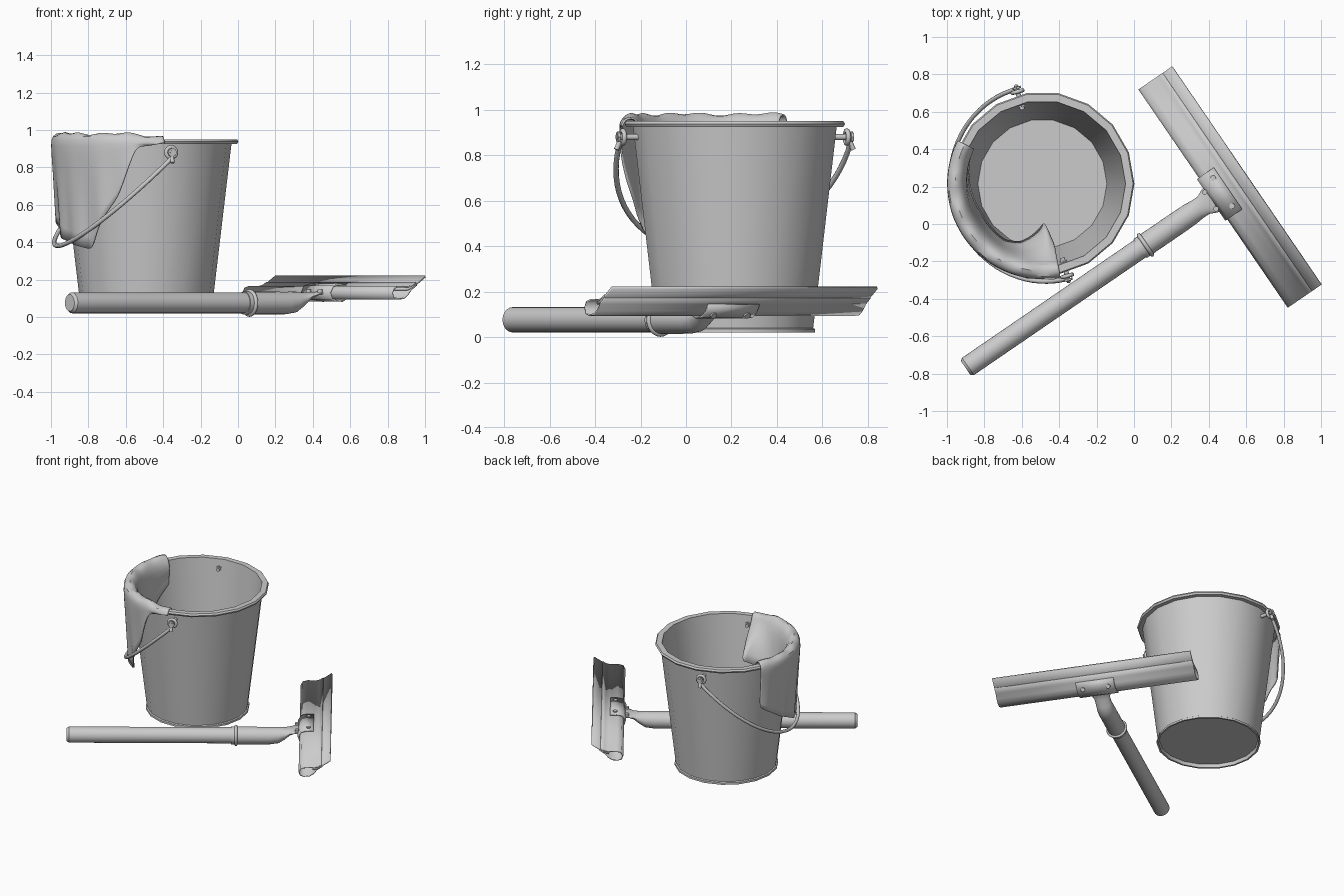
import bpy, bmesh, math
from math import sin, cos, pi, radians
from mathutils import Vector, Matrix

if "Cube" in bpy.data.objects:
    bpy.data.objects.remove(bpy.data.objects["Cube"])

grey = bpy.data.materials.new("plain grey")
grey.use_nodes = True
grey.diffuse_color = (0.6, 0.6, 0.6, 1)
grey.node_tree.nodes["Principled BSDF"].inputs["Base Color"].default_value = (0.6, 0.6, 0.6, 1)

BUCKET = Matrix.Translation((-0.49, 0.215, 0))
WAND = Matrix.Translation((-0.9, -0.77, 0)) @ Matrix.Rotation(radians(34.4), 4, 'Z')
PIVOT_Z = 0.88
AXIS = Vector((0.26, -0.966, 0))      # handle pivot axis
SIDE = Vector((-0.966, -0.26, 0))     # side the handle falls to


def finish(name, bm, frame, angle=35, thick=0, subdiv=0):
    bmesh.ops.recalc_face_normals(bm, faces=bm.faces)
    mesh = bpy.data.meshes.new(name)
    bm.to_mesh(mesh)
    bm.free()
    mesh.materials.append(grey)
    ob = bpy.data.objects.new(name, mesh)
    bpy.context.collection.objects.link(ob)
    ob.matrix_world = frame
    if subdiv:
        ob.modifiers.new("Subdivision", 'SUBSURF').levels = subdiv
        ob.modifiers["Subdivision"].render_levels = subdiv
    if thick:
        mod = ob.modifiers.new("Thickness", 'SOLIDIFY')
        mod.thickness = thick
        mod.offset = 0
    bpy.ops.object.select_all(action='DESELECT')
    ob.select_set(True)
    bpy.context.view_layer.objects.active = ob
    bpy.ops.object.shade_smooth_by_angle(angle=radians(angle))
    return ob


def skin(name, rows, frame, closed=False, caps=False, **kw):
    """Join rows of points into a surface."""
    bm = bmesh.new()
    grid = [[bm.verts.new(p) for p in row] for row in rows]
    for a, b in zip(grid, grid[1:]):
        n = len(a)
        for i in range(n if closed else n - 1):
            j = (i + 1) % n
            bm.faces.new((a[i], a[j], b[j], b[i]))
    if caps:
        bm.faces.new(grid[0])
        bm.faces.new(grid[-1])
    return finish(name, bm, frame, **kw)


def lathe(name, profile, sides, frame):
    bm = bmesh.new()
    vs = [bm.verts.new((r, 0, z)) for r, z in profile]
    es = [bm.edges.new(p) for p in zip(vs, vs[1:])]
    bmesh.ops.spin(bm, geom=vs + es, axis=(0, 0, 1), cent=(0, 0, 0), angle=2 * pi, steps=sides)
    bmesh.ops.remove_doubles(bm, verts=bm.verts, dist=0.0005)
    return finish(name, bm, frame)


def rod(name, start, end, radius, frame, sides=12):
    start, end = Vector(start), Vector(end)
    d = end - start
    bm = bmesh.new()
    place = Matrix.Translation((start + end) / 2) @ d.to_track_quat('Z', 'Y').to_matrix().to_4x4()
    bmesh.ops.create_cone(bm, cap_ends=True, segments=sides, radius1=radius, radius2=radius,
                          depth=d.length, matrix=place)
    return finish(name, bm, frame)


def wire(name, points, radius, frame, cyclic=False):
    crv = bpy.data.curves.new(name, 'CURVE')
    crv.dimensions = '3D'
    crv.bevel_depth = radius
    crv.bevel_resolution = 2
    crv.use_fill_caps = True
    sp = crv.splines.new('POLY')
    sp.points.add(len(points) - 1)
    for p, co in zip(sp.points, points):
        p.co = (*co, 1)
    sp.use_cyclic_u = cyclic
    sp.use_smooth = True
    crv.materials.append(grey)
    ob = bpy.data.objects.new(name, crv)
    bpy.context.collection.objects.link(ob)
    ob.matrix_world = frame


def lerp_keys(keys, x):
    for (x0, y0), (x1, y1) in zip(keys, keys[1:]):
        if x <= x1:
            return y0 + (y1 - y0) * max(0, x - x0) / (x1 - x0)
    return keys[-1][1]


# Bucket shell with rolled rim and foot
lathe("bucket", [(0, .045), (.34, .045), (.345, .02), (.358, .02), (.358, .035), (.35, .04),
                 (.455, .925), (.485, .925), (.492, .938), (.485, .95), (.445, .95),
                 (.345, .06), (0, .06)], 18, BUCKET)

# Wire handle hanging from its two pivots
arc = []
for i in range(41):
    t = pi * i / 40
    arc.append(AXIS * .525 * cos(t) + SIDE * .49 * sin(t) + Vector((0, 0, PIVOT_Z - .03 - .47 * sin(t))))
wire("bucket_handle", arc, .012, BUCKET)
for side, label in ((1, "front"), (-1, "back")):
    ax = AXIS * side
    up = Vector((0, 0, PIVOT_Z))
    loop = [ax * .51 + up + (SIDE * cos(k * pi / 8) + Vector((0, 0, sin(k * pi / 8)))) * .028
            for k in range(16)]
    wire(label + "_handle_loop", loop, .011, BUCKET, True)
    rod(label + "_pivot_bolt", ax * .41 + up, ax * .54 + up, .013, BUCKET)
    rod(label + "_pivot_washer", ax * .525 + up, ax * .537 + up, .024, BUCKET, 8)
    rod(label + "_pivot_nut", ax * .425 + up, ax * .44 + up, .022, BUCKET, 6)
    rod(label + "_wire_end", ax * .525 + up + Vector((0, 0, -.02)),
        ax * .54 + up + Vector((0, 0, -.055)), .011, BUCKET)

# Cloth draped over the rim
inner_r = [(153, .42), (180, .39), (205, .36), (237, .36), (250, .33), (274, .2), (281, .33)]
inner_z = [(153, .78), (180, .62), (240, .6), (274, .72), (281, .8)]
outer_z = [(153, .64), (175, .52), (200, .42), (230, .36), (239, .5), (253, .66), (264, .91), (281, .93)]
rows = []
for i in range(45):
    deg = 153 + 128 * i / 44
    a = radians(deg)
    ri, zi, zo = (lerp_keys(k, deg) for k in (inner_r, inner_z, outer_z))
    puff = .008 * sin(i * .9) + .005 * sin(i * .41)
    fade = min(1, (281 - deg) / 25)
    section = [(ri, zi), (ri * .6 + .172, zi * .6 + .37), (.425 - .02 * fade, .91),
               (.435, .955 + .012 * fade), (.465, .963 + .02 * fade + puff),
               (.494 + .006 * fade, .957 + .01 * fade), (.504 + .004 * fade, .93)]
    for k in (.25, .5, .75, 1):
        section.append((.506 - .04 * k * (.93 - zo) / .57 + puff * k, .93 + (zo - .93) * k))
    rows.append([(r * cos(a), r * sin(a), z) for r, z in section])
skin("cloth", rows, BUCKET, angle=60, thick=.008, subdiv=1)


def tube(name, stations, sides=20):
    """Loft ellipses given as (distance, height, half width, half height)."""
    skin(name, [[(s, w * cos(2 * pi * k / sides), z + h * sin(2 * pi * k / sides))
                 for k in range(sides)] for s, z, w, h in stations],
         WAND, closed=True, caps=True)


# Wand: pole, collar, socket with flattened neck
tube("pole", [(0, .076, .045, .045), (.015, .076, .056, .056), (1.2, .076, .056, .056)])
tube("socket", [(1.13, .075, .062, .062), (1.40, .075, .062, .06), (1.46, .08, .06, .056),
                (1.50, .093, .056, .04), (1.54, .112, .056, .022), (1.58, .126, .074, .01),
                (1.62, .13, .085, .008)])
wire("collar", [(1.165, .063 * cos(k * pi / 12), .075 + .063 * sin(k * pi / 12)) for k in range(24)],
     .011, WAND, True)


def sheet(name, path, half, thick):
    skin(name, [[(s, -half, z), (s, half, z)] for s, z in path], WAND, angle=40, thick=thick)


# Squeegee head: folded channel, blade and clamp plate
sheet("head_channel", [(1.76, .184), (1.735, .168), (1.71, .162), (1.65, .163), (1.62, .155),
                       (1.607, .13), (1.615, .105), (1.64, .097), (1.68, .1), (1.705, .118),
                       (1.73, .148), (1.765, .172)], .707, .008)
sheet("blade", [(1.70, .148), (1.735, .159), (1.76, .176), (1.82, .217)], .707, .012)
sheet("clamp_plate", [(1.70, .173), (1.65, .174), (1.615, .165), (1.595, .13), (1.606, .098),
                      (1.635, .087), (1.685, .09), (1.714, .11), (1.735, .143)], .135, .009)

# Rivets on the clamp plate and neck
for t in (-.09, .09):
    label = "right" if t < 0 else "left"
    rod(label + "_top_rivet", (1.665, t, .165), (1.665, t, .186), .015, WAND)
    rod(label + "_under_rivet", (1.69, t, .11), (1.712, t, .092), .015, WAND)
    rod(label + "_neck_rivet", (1.585, t * .6, .12), (1.585, t * .6, .148), .014, WAND)
